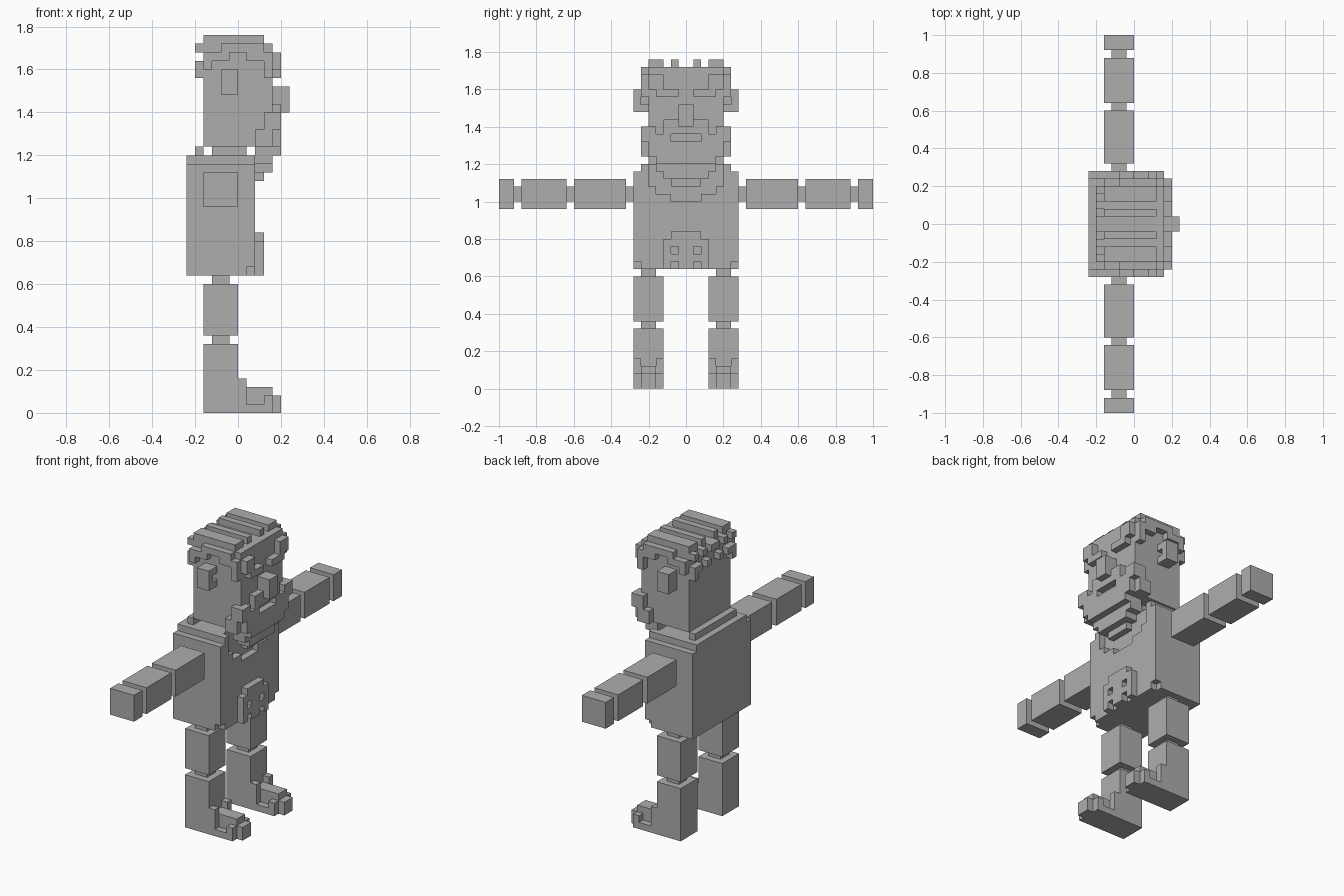
import bpy, bmesh
from mathutils import Vector

if "Cube" in bpy.data.objects:
    bpy.data.objects.remove(bpy.data.objects["Cube"], do_unlink=True)

U = 0.04  # size of one block

stone = bpy.data.materials.new("plain_grey")
stone.use_nodes = True
stone.diffuse_color = (0.42, 0.42, 0.42, 1)
stone.node_tree.nodes["Principled BSDF"].inputs["Base Color"].default_value = stone.diffuse_color


def box(x0, x1, y0, y1, z0, z1):
    return (x0, x1, y0, y1, z0, z1)


def mid(x0, x1, half, z0, z1):
    """A box centred across the body."""
    return (x0, x1, -half, half, z0, z1)


def both(x0, x1, y0, y1, z0, z1):
    """A mirrored pair of boxes."""
    return [(x0, x1, y0, y1, z0, z1), (x0, x1, -y1, -y0, z0, z1)]


def build(name, boxes):
    """Fill a block grid from boxes and keep only the outer skin."""
    cells = {(x, y, z) for x0, x1, y0, y1, z0, z1 in boxes
             for x in range(x0, x1) for y in range(y0, y1) for z in range(z0, z1)}
    bm = bmesh.new()
    verts = {}
    for c in cells:
        for axis in range(3):
            for side in (0, 1):
                step = list(c)
                step[axis] += 2 * side - 1
                if tuple(step) in cells:
                    continue
                a, b = (axis + 1) % 3, (axis + 2) % 3
                ring = []
                for da, db in ((0, 0), (1, 0), (1, 1), (0, 1)):
                    p = list(c)
                    p[axis] += side
                    p[a] += da
                    p[b] += db
                    key = tuple(p)
                    if key not in verts:
                        verts[key] = bm.verts.new(Vector(key) * U)
                    ring.append(verts[key])
                bm.faces.new(ring if side else ring[::-1])
    bmesh.ops.dissolve_limit(bm, angle_limit=0.01, verts=bm.verts[:], edges=bm.edges[:])
    mesh = bpy.data.meshes.new(name)
    bm.to_mesh(mesh)
    bm.free()
    mesh.materials.append(stone)
    obj = bpy.data.objects.new(name, mesh)
    bpy.context.collection.objects.link(obj)
    return obj


# Torso: solid back, front layer with an open neckline and clipped corners
build("torso", [mid(-6, 1, 7, 16, 29), mid(1, 2, 6, 16, 17), mid(1, 2, 7, 17, 25)]
      + both(1, 2, 2, 7, 25, 26) + both(1, 2, 4, 7, 26, 27) + both(1, 2, 5, 7, 27, 29)
      + [mid(-6, 1, 6, 29, 30)] + both(1, 2, 5, 6, 29, 30))
build("collar", [mid(-5, -4, 5, 30, 31)])
build("neck", [mid(-3, 1, 3, 30, 31)])

# Skull-shaped buckle with eye holes and teeth
build("buckle", [mid(2, 3, 3, 17, 18), mid(2, 3, 1, 18, 19), mid(2, 3, 3, 19, 20),
                 mid(2, 3, 2, 20, 21), mid(2, 3, 1, 16, 17)]
      + both(2, 3, 2, 3, 18, 19) + both(2, 3, 2, 3, 16, 17))

for side, name in ((1, "left"), (-1, "right")):
    def limb(part, *boxes):
        build(name + "_" + part, [(x0, x1, *sorted((y0 * side, y1 * side)), z0, z1)
                                  for x0, x1, y0, y1, z0, z1 in boxes])

    # Arms held straight out
    limb("shoulder_joint", box(-3, -1, 7, 8, 25, 27))
    limb("upper_arm", box(-4, 0, 8, 15, 24, 28))
    limb("elbow_joint", box(-3, -1, 15, 16, 25, 27))
    limb("forearm", box(-4, 0, 16, 22, 24, 28))
    limb("wrist_joint", box(-3, -1, 22, 23, 25, 27))
    limb("hand", box(-4, 0, 23, 25, 24, 28))
    # Legs
    limb("hip_joint", box(-3, -1, 4, 6, 15, 16))
    limb("thigh", box(-4, 0, 3, 7, 9, 15))
    limb("knee_joint", box(-3, -1, 4, 6, 8, 9))
    limb("shin", box(-4, 0, 3, 7, 0, 8))
    limb("shoe", box(0, 4, 3, 7, 0, 1), box(0, 4, 4, 6, 1, 3), box(4, 5, 4, 6, 0, 2),
         *[box(x, x + 1, y, y + 1, 1, z) for y in (3, 6) for x, z in ((0, 4), (3, 2))])
    # Ears with a hollow at the front
    limb("ear", box(-2, -1, 5, 7, 37, 40), box(-1, 0, 6, 7, 37, 40),
         box(-1, 0, 5, 6, 37, 38), box(-1, 0, 5, 6, 39, 40))

# Head
build("head", [mid(-4, 4, 5, 31, 42)])
build("nose", [mid(4, 6, 1, 35, 38)])

# Hair: cap, ridges, side locks and back tufts
hair = [mid(-4, 4, 5, 42, 43)]
hair += both(-4, 3, 3, 5, 43, 44) + both(-4, 3, 1, 2, 43, 44)
hair += both(-2, 3, 5, 6, 42, 43) + both(-4, -1, 5, 6, 41, 42) + both(1, 4, 5, 6, 41, 42)
hair += both(-4, -3, 5, 6, 40, 41) + both(3, 4, 5, 6, 39, 41)
for y in (0, 2, 4):
    hair += both(-5, -4, y, y + 1, 42, 43)
for y in (1, 3):
    hair += both(-5, -4, y, y + 1, 40, 41)
hair += both(-5, -4, 4, 5, 39, 41)
build("hair", hair)

# Brows and fringe
build("brows", both(4, 5, 1, 4, 39, 40) + both(4, 5, 3, 5, 40, 42))

# Moustache and beard, stepping in towards the chest
build("moustache", both(4, 5, 1, 3, 34, 36) + [mid(4, 5, 1, 34, 35)])
build("beard", both(3, 5, 4, 6, 33, 35) + both(2, 4, 5, 6, 31, 33)
      + both(4, 5, 2, 5, 32, 34) + [mid(4, 5, 5, 31, 32), mid(4, 5, 2, 32, 33)]
      + [mid(2, 5, 4, 30, 31), mid(2, 4, 4, 29, 30), mid(2, 4, 3, 28, 29), mid(2, 3, 2, 27, 28)])
